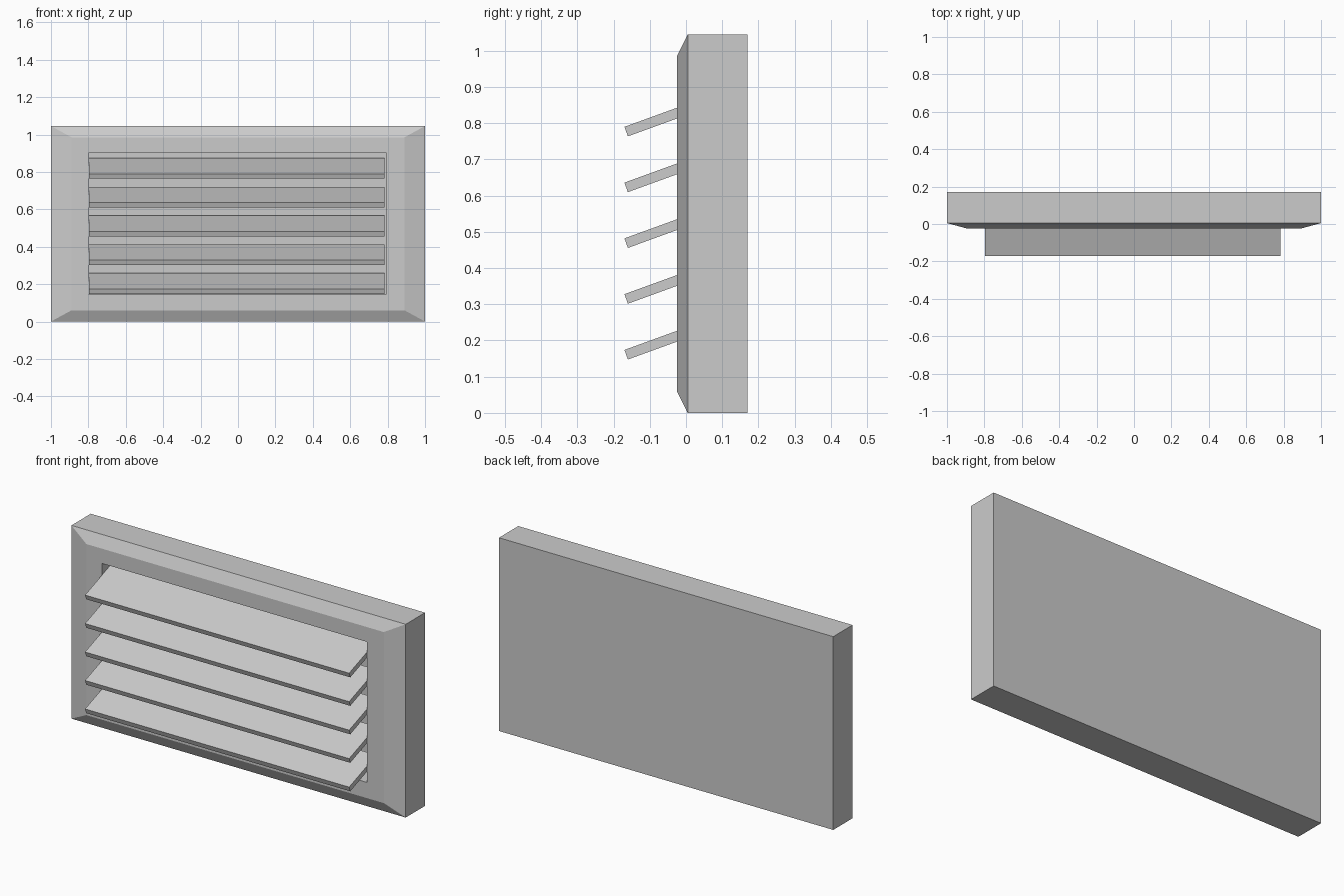
import bpy, bmesh, math

if "Cube" in bpy.data.objects:
    bpy.data.objects.remove(bpy.data.objects["Cube"])

# Vent housing: rectangular rings (x0, x1, z0, z1, y) lofted from the back to the recess floor
rings = [
    (-1.0, 1.0, 0.0, 1.045, 0.17),
    (-1.0, 1.0, 0.0, 1.045, 0.005),
    (-0.89, 0.89, 0.06, 0.985, -0.025),
    (-0.797, 0.79, 0.145, 0.905, -0.025),
    (-0.797, 0.79, 0.145, 0.905, 0.09),
]
bm = bmesh.new()
loops = [[bm.verts.new((x, y, z)) for x, z in ((x0, z0), (x1, z0), (x1, z1), (x0, z1))]
         for x0, x1, z0, z1, y in rings]
for a, b in zip(loops, loops[1:]):
    for i in range(4):
        j = (i + 1) % 4
        bm.faces.new((a[i], a[j], b[j], b[i]))
bm.faces.new(loops[0])
bm.faces.new(loops[-1])
bmesh.ops.recalc_face_normals(bm, faces=bm.faces)
mesh = bpy.data.meshes.new("vent_frame")
bm.to_mesh(mesh)
bm.free()
bpy.context.collection.objects.link(bpy.data.objects.new("vent_frame", mesh))

# Five tilted louvre slats
for i in range(5):
    bpy.ops.mesh.primitive_cube_add(size=1, location=(-0.006, -0.0487, 0.819 - 0.154 * i),
                                    rotation=(math.radians(20), 0, 0))
    slat = bpy.context.object
    slat.name = f"louvre_slat_{i + 1}"
    slat.scale = (1.58, 0.248, 0.028)
